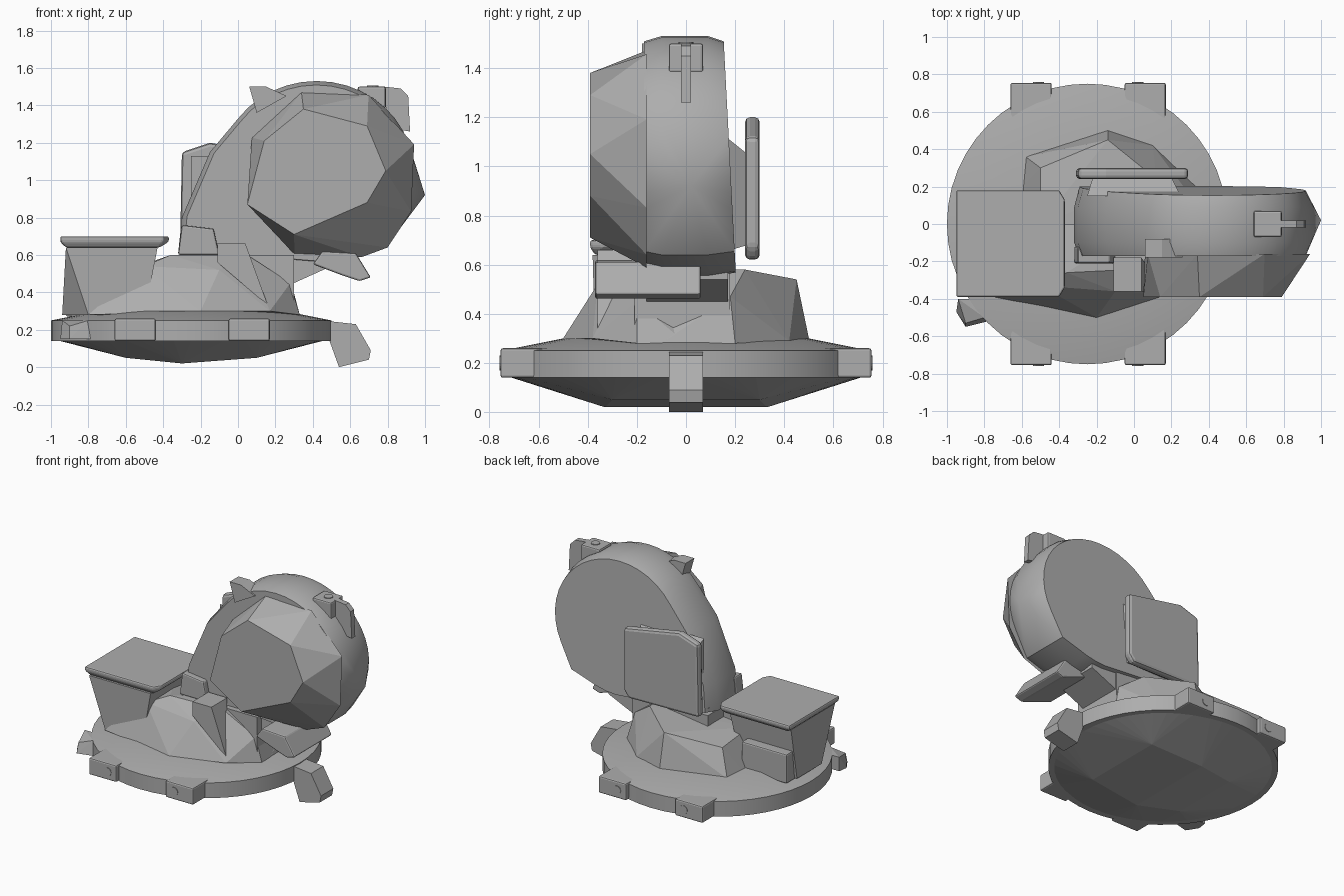
import bpy, bmesh, math
from itertools import product
from mathutils import Vector

default_cube = bpy.data.objects.get("Cube")
if default_cube:
    bpy.data.objects.remove(default_cube, do_unlink=True)

GREY = (.42, .42, .42, 1)
material = bpy.data.materials.new("plain_grey")
material.use_nodes = True
material.diffuse_color = GREY
shader = next(node for node in material.node_tree.nodes if node.type == 'BSDF_PRINCIPLED')
shader.inputs["Base Color"].default_value = GREY


def finish(name, bm, bevel=0, smooth=False):
    bmesh.ops.recalc_face_normals(bm, faces=bm.faces[:])
    mesh = bpy.data.meshes.new(name)
    bm.to_mesh(mesh)
    bm.free()
    part = bpy.data.objects.new(name, mesh)
    bpy.context.collection.objects.link(part)
    mesh.materials.append(material)
    if bevel:
        modifier = part.modifiers.new("rounded_edges", 'BEVEL')
        modifier.width = bevel
        modifier.segments = 2
        modifier.limit_method = 'ANGLE'
    if smooth:
        bpy.ops.object.select_all(action='DESELECT')
        part.select_set(True)
        bpy.context.view_layer.objects.active = part
        bpy.ops.object.shade_smooth_by_angle(angle=math.radians(35))


def hull(name, points, bevel=0, smooth=False):
    """Faceted solid around a handful of corner points."""
    bm = bmesh.new()
    for point in points:
        bm.verts.new(point)
    result = bmesh.ops.convex_hull(bm, input=bm.verts[:])
    inside = {item for item in result["geom_interior"] + result["geom_unused"]
              if isinstance(item, bmesh.types.BMVert)}
    bmesh.ops.delete(bm, geom=list(inside), context='VERTS')
    bmesh.ops.dissolve_limit(bm, angle_limit=.02, verts=bm.verts[:], edges=bm.edges[:])
    finish(name, bm, bevel, smooth)


def corners(xs, ys, zs):
    return list(product(xs, ys, zs))


def box(name, xs, ys, zs, bevel=0):
    hull(name, corners(xs, ys, zs), bevel)


def slab(name, profile, ys, bevel=0):
    """Convex front-plane (x, z) profile given depth along y."""
    hull(name, [(x, y, z) for x, z in profile for y in ys], bevel)


def ellipse(centre, radii, steps, phase=0):
    """Evenly spaced points around an ellipse in a plane."""
    angles = [phase + math.tau * step / steps for step in range(steps)]
    return [(centre[0] + radii[0] * math.cos(angle),
             centre[1] + radii[1] * math.sin(angle)) for angle in angles]


def level_ring(radius, height):
    return [(x, y, height) for x, y in ellipse((-.25, 0), (radius, radius), 48)]


def bolt(name, position, normal):
    """Thin round bolt face."""
    bm = bmesh.new()
    bmesh.ops.create_cone(bm, cap_ends=True, segments=16, radius1=.03, radius2=.03, depth=.01)
    turn = Vector((0, 0, 1)).rotation_difference(Vector(normal)).to_matrix()
    bmesh.ops.rotate(bm, matrix=turn, verts=bm.verts[:])
    bmesh.ops.translate(bm, vec=position, verts=bm.verts[:])
    finish(name, bm)


# Round base plate with a gently sloped top
hull("base_plate", level_ring(.75, .14) + level_ring(.75, .25) + level_ring(.5, .3), smooth=True)

# Faceted underside, the same on both sides
keel = [(-.6, .25, .05), (-.3, .33, .02), (.1, .3, .05), (-.2, .5, .09)]
hull("base_underside", level_ring(.74, .15) +
     [(x, side * y, z) for x, y, z in keel for side in (-1, 1)])

# Mounting lugs and bolts, front and back
for face, side in (("front", -1), ("back", 1)):
    for end, middle, bolt_x in (("right", -.55, -.51), ("left", .06, .02)):
        box(f"{face}_{end}_lug", (middle - .11, middle + .11),
            (side * .5, side * .755), (.14, .26), bevel=.01)
        bolt(f"{face}_{end}_bolt", (bolt_x, side * .754, .2), (0, side, 0))

# Small side claw and the drooping tail block
hull("side_claw", corners((-.94, -.8), (-.4,), (.15, .25)) +
     [(-.95, -.47, .15), (-.9, -.55, .15), (-.9, -.53, .22), (-.78, -.52, .15), (-.8, -.5, .25)])
tail_profile = [(.45, .25), (.5, .13), (.54, 0), (.7, .04), (.71, .09), (.63, .23)]
slab("tail_block", tail_profile, (-.07, .07))

# Faceted lower body and the neck
hull("body_front", corners((-.8, .33), (-.2, 0), (.28,)) + [
    (-.8, -.38, .28), (-.2, -.5, .3), (.17, -.38, .3), (-.5, -.33, .54), (-.1, -.36, .52),
    (-.36, -.26, .6), (.05, -.24, .6), (.28, -.2, .45), (-.5, 0, .55), (.05, 0, .6)])
hull("body_back", corners((-.6, .33), (-.1, .2), (.28,)) + [
    (-.58, .36, .29), (-.14, .5, .3), (.1, .42, .29), (-.5, .3, .47),
    (-.14, .45, .54), (.12, .24, .58), (.28, .18, .47), (-.5, 0, .5), (.15, 0, .58)])
box("neck_base", (-.3, .3), (-.21, .18), (.28, .6))
slab("neck_flare", [(-.3, .65), (.1, .45), (.3, .45), (.36, .53), (.5, .54), (.5, .65)],
     (-.16, .17))

# Seat with a flared pedestal and a rimmed lid
hull("seat_pedestal", corners((-.92, -.43), (-.38, .12), (.64,)) +
     corners((-.94, -.5), (-.2, .08), (.28,)) + corners((-.8, -.5), (-.37,), (.28,)))
box("seat_back_box", (-.92, -.56), (0, .17), (.27, .48), bevel=.01)
hull("seat_lid", corners((-.95, -.4), (-.39, .18), (.67, .7)) +
     corners((-.37,), (-.34, .13), (.67, .7)) + corners((-.92, -.42), (-.37, .15), (.64,)), bevel=.01)

# Crowned wheel-shaped head: web to the body, pointed side rim, leaning back face
outline = ellipse((.42, 1.04), (.52, .49), 40) + [(-.32, .61), (-.3, .8), (-.15, 1.15), (.79, .64)]
wheel = [(1, .02, .92)]
for x, z in outline:
    inner_x, inner_z = .4 + (x - .4) * .96, 1 + (z - 1) * .96
    wheel += [(x, -.1, z), (x, .09, z), (inner_x, -.17, inner_z),
              (inner_x, .2 - .05 * (z - .6), inner_z)]
hull("head_wheel", wheel, smooth=True)

# Faceted face lump
front_ring = [(.05, .87), (.14, 1.21), (.35, 1.38), (.69, 1.29), (.79, 1.05), (.69, .88), (.3, .71)]
back_ring = ellipse((.5, 1.03), (.47, .47), 8, phase=.35) + [(.8, .64)]
hull("face_lump", [(x, -.39, z) for x, z in front_ring] + [(x, -.16, z) for x, z in back_ring])

# Rounded pad on the back of the head, on a tapered mount
pad_profile = [(-.31, .63), (.25, .62), (.29, .67), (.29, 1.12), (-.15, 1.2), (-.3, 1.15)]
slab("back_pad", pad_profile, (.24, .3), bevel=.02)
hull("pad_mount", corners((-.25, .25), (.15,), (.65, 1.13)) + corners((-.22, .2), (.25,), (.68, 1.05)))

# Chin bar
slab("chin_bar", [(.4, .55), (.56, .49), (.65, .46), (.71, .48), (.63, .61), (.45, .62)],
     (-.37, .06), bevel=.01)

# Top ear, bolted bracket and fin
slab("top_ear", [(.06, 1.5), (.15, 1.5), (.1, 1.36), (.26, 1.45)], (-.18, -.08))
box("top_bracket", (.64, .79), (-.07, .07), (1.38, 1.5), bevel=.01)
bolt("top_bolt", (.72, 0, 1.5), (0, 0, 1))
slab("top_fin", [(.78, 1.5), (.87, 1.49), (.91, 1.45), (.92, 1.26), (.8, 1.28)], (-.02, .02))

# Front collar pieces where the head meets the body
slab("collar_plate", [(-.32, .6), (-.3, .76), (-.13, .74), (-.1, .6)], (-.21, -.12), bevel=.01)
hull("collar_block", corners((-.11, .04), (-.36, -.18), (.56, .66)) + [(.16, -.36, .33)])
